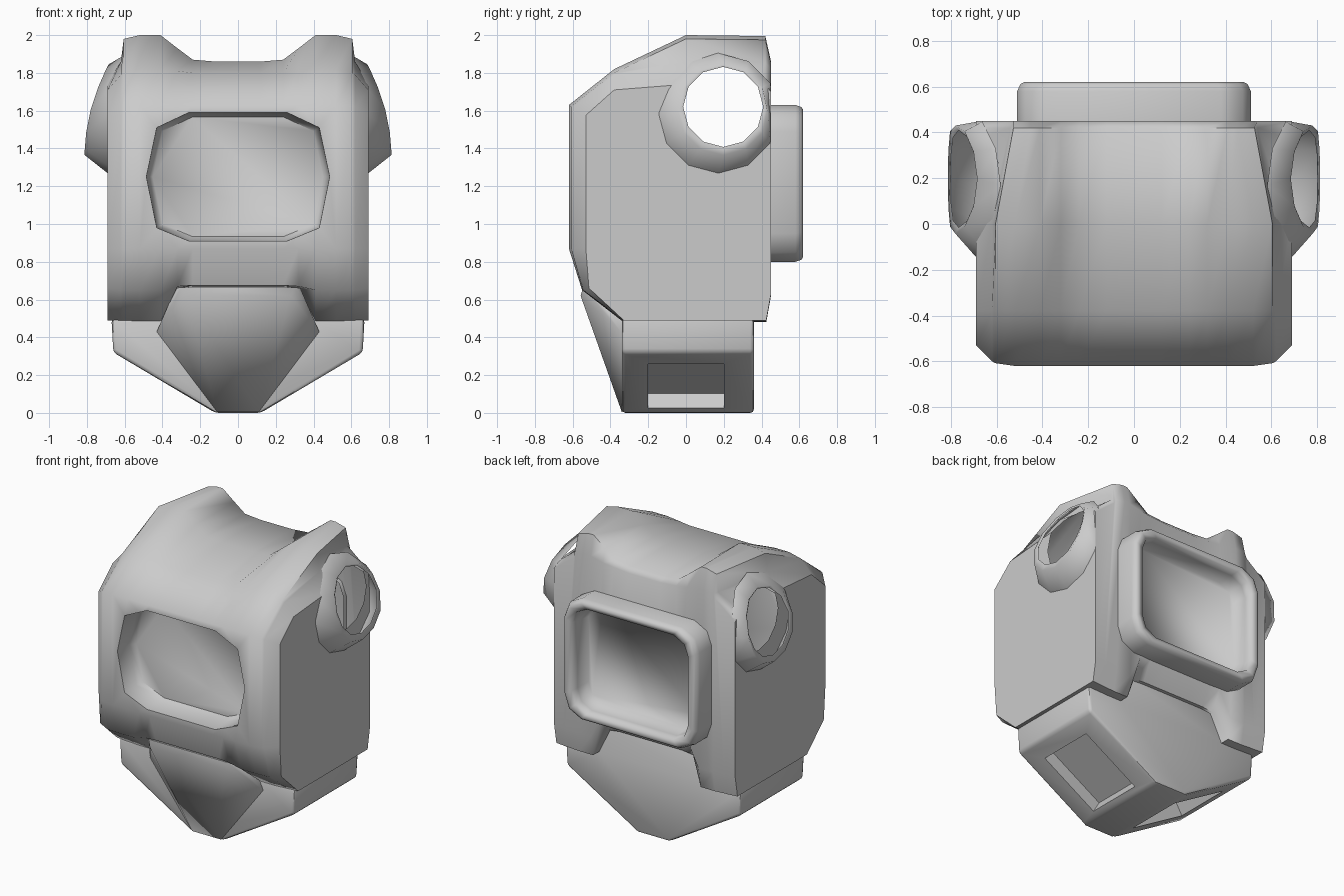
import bpy, bmesh, math
from mathutils import Matrix

if "Cube" in bpy.data.objects:
    bpy.data.objects.remove(bpy.data.objects["Cube"])


def make(name, bm, angle=40):
    bmesh.ops.recalc_face_normals(bm, faces=bm.faces)
    me = bpy.data.meshes.new(name)
    bm.to_mesh(me)
    bm.free()
    ob = bpy.data.objects.new(name, me)
    bpy.context.collection.objects.link(ob)
    activate(ob)
    if angle:
        bpy.ops.object.shade_smooth_by_angle(angle=math.radians(angle))
    return ob


def activate(ob):
    bpy.ops.object.select_all(action='DESELECT')
    ob.select_set(True)
    bpy.context.view_layer.objects.active = ob


def loft(rings, start=True, end=True):
    bm = bmesh.new()
    vs = [[bm.verts.new(p) for p in r] for r in rings]
    n = len(vs[0])
    for a, b in zip(vs, vs[1:]):
        for i in range(n):
            j = (i + 1) % n
            bm.faces.new((a[i], a[j], b[j], b[i]))
    if start:
        bm.faces.new(vs[0])
    if end:
        bm.faces.new(vs[-1])
    return bm


def mirror_ring(half, y, s=1.0, cz=0.0):
    """Full x-z outline at depth y from its right half, scaled about cz."""
    full = half + [(-x, z) for x, z in reversed(half)]
    return [(x * s, y, cz + (z - cz) * s) for x, z in full]


def cut(ob, cutter):
    m = ob.modifiers.new("cut", 'BOOLEAN')
    m.operation = 'DIFFERENCE'
    m.solver = 'EXACT'
    m.object = cutter
    activate(ob)
    bpy.ops.object.modifier_apply(modifier=m.name)
    bpy.data.objects.remove(cutter)


# Torso: side profiles lofted across x (raised shoulder straps, notched hem)
def section(x, inset, zb, zf, z4, zt, zback):
    bx = x * 0.87 if 0.5 < abs(x) < 0.65 else x      # straps narrow towards the back
    return [(x, -0.33, zb), (x, -0.55 + inset * .4, zf), (x, -0.62 + inset, 0.87),
            (x, -0.62 + inset, 1.63 - inset * .6), (x, -0.38, z4), (x, 0.0, zt),
            (bx, 0.42, zt - 0.005), (bx, 0.45, zback), (x, 0.45, zb + .14),
            (x, 0.425 if zb < .6 else .38, zb)]


half = [(0.12, 0, .67, .675, 1.80, 1.86, 1.82), (0.24, 0, .67, .675, 1.80, 1.87, 1.83),
        (0.32, 0, .66, .67, 1.81, 1.93, 1.84), (0.41, 0, .48, .65, 1.82, 2.0, 1.86),
        (0.52, 0, .48, .65, 1.82, 2.0, 1.86), (0.605, .012, .485, .65, 1.80, 1.98, 1.85),
        (0.62, .02, .485, .65, 1.79, 1.86, 1.82), (0.69, .09, .49, .66, 1.71, 1.74, 1.70)]
rings = [section(-h[0], *h[1:]) for h in reversed(half)] + [section(*h) for h in half]
torso = make("torso_shell", loft(rings), 0)

# Front window pocket
win = [(.26, .91), (.43, .98), (.485, 1.25), (.43, 1.51), (.26, 1.59)]
pocket = [(-.72, 1.0), (-.60, 1.0), (-.50, .98), (-.46, .93)]
cut(torso, make("pocket_cutter", loft([mirror_ring(win, y, s, 1.25) for y, s in pocket]), 0))

# Arm openings: bore through, then drop the bore walls so the shell is hollow
AY, AZ, R, N = 0.197, 1.62, 0.212, 12


def circle(r, cy=AY, cz=AZ):
    return [(cy + r * math.cos(2 * math.pi * i / N), cz + r * math.sin(2 * math.pi * i / N))
            for i in range(N)]


cut(torso, make("bore_cutter", loft([[(x, y, z) for y, z in circle(R)] for x in (-1, 1)]), 0))
bm = bmesh.new()
bm.from_mesh(torso.data)
bore = [f for f in bm.faces
        if all(abs(math.hypot(v.co.y - AY, v.co.z - AZ) - R) < 0.01 for v in f.verts)
        and abs(f.normal.x) < 0.1]
bmesh.ops.delete(bm, geom=bore, context='FACES')
# Soft shading everywhere except around the flat side panels and the pocket
for f in bm.faces:
    f.smooth = True
for e in bm.edges:
    side = all(abs(v.co.x) > .685 for v in e.verts)
    e.smooth = not side and e.calc_face_angle(0) < math.radians(62)
bm.to_mesh(torso.data)
bm.free()


# Flared arm collars with an upward-tilted lip
def lip_x(z):
    return 0.812 - 0.54 * max(z - 1.36, 0) ** 2


def base_x(z):
    return 0.685 - 0.5 * max(z - 1.7, 0)


for side, s in (("right", 1), ("left", -1)):
    base = [(s * base_x(z), min(y, .447), z) for y, z in circle(.32, .17, 1.585)]
    lip = [(s * lip_x(z), min(y, .43), z) for y, z in circle(.24, AY, 1.605)]
    rim = [(s * (lip_x(z) - .01), y, z) for y, z in circle(R)]
    make("arm_collar_" + side, loft([base, lip, rim], False, False), 100)

# Back frame with a sunken panel
frame = [(.38, .80), (.475, .85), (.51, .95), (.51, 1.49), (.475, 1.58), (.38, 1.63)]
steps = [(.42, 1.0), (.58, 1.0), (.61, .975), (.62, .94), (.61, .87), (.56, .85), (.455, .83)]
make("back_frame", loft([mirror_ring(frame, y, s, 1.215) for y, s in steps], False), 95)

# Pelvis block with a leg socket in each sloping underside
pel = [(.12, 0), (.66, .32), (.67, .50), (.43, .50), (.33, .68)]
pelvis = make("pelvis", loft([mirror_ring(pel, y) for y in (-.34, .36)]), 0)
activate(pelvis)
bev = pelvis.modifiers.new("soft_edges", 'BEVEL')
bev.width = 0.02
bev.segments = 2
bpy.ops.object.modifier_apply(modifier=bev.name)
slope = math.atan2(.32, .54)
for s in (1, -1):
    box = bmesh.new()
    bmesh.ops.create_cube(box, size=1, matrix=Matrix.Translation((s * .36, 0, .142))
                          @ Matrix.Rotation(-s * slope, 4, 'Y')
                          @ Matrix.Diagonal((.46, .40, .18, 1)))
    cut(pelvis, make("socket_cutter", box, 0))
activate(pelvis)
bpy.ops.object.shade_smooth_by_angle(angle=math.radians(40))

# Wedge-shaped front hip plate
plate = bmesh.new()
for x, y, z in [(.11, -.34, .005), (.12, -.30, .02), (.28, -.558, .62), (.30, -.545, .665),
                (.33, -.50, .66), (.33, -.25, .66), (.43, -.345, .43), (.43, -.28, .43)]:
    plate.verts.new((x, y, z))
    plate.verts.new((-x, y, z))
bmesh.ops.convex_hull(plate, input=plate.verts)
bmesh.ops.delete(plate, geom=[v for v in plate.verts if not v.link_faces], context='VERTS')
make("hip_plate", plate, 60)
